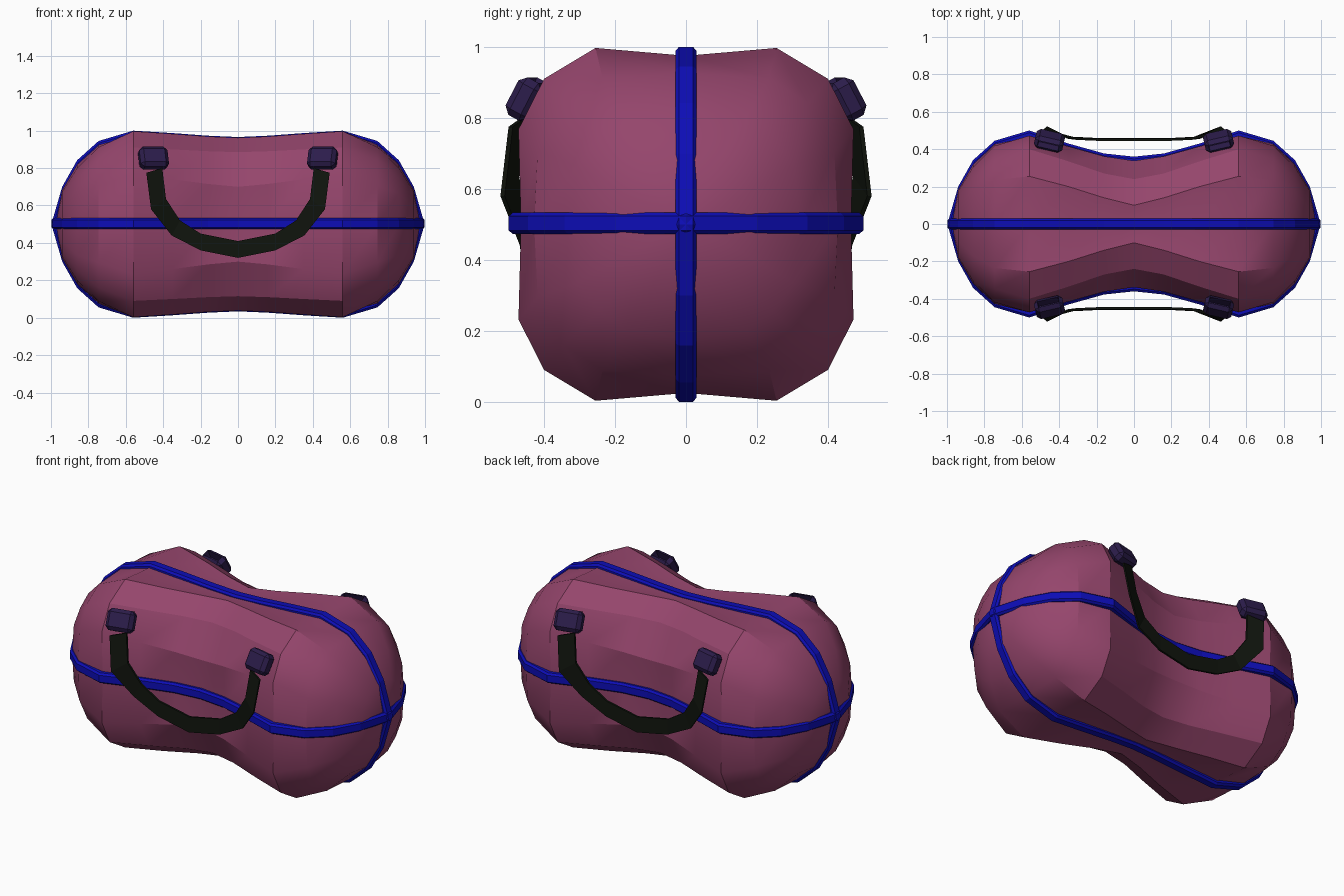
import bpy, bmesh, math
from mathutils import Vector, Matrix

if "Cube" in bpy.data.objects:
    bpy.data.objects.remove(bpy.data.objects["Cube"])


def material(name, r, g, b):
    m = bpy.data.materials.new(name)
    m.diffuse_color = (r, g, b, 1)
    m.use_nodes = True
    m.node_tree.nodes["Principled BSDF"].inputs["Base Color"].default_value = m.diffuse_color
    return m


def finish(name, bm, mat, angle=None):
    bmesh.ops.recalc_face_normals(bm, faces=bm.faces)
    me = bpy.data.meshes.new(name)
    bm.to_mesh(me)
    bm.free()
    ob = bpy.data.objects.new(name, me)
    bpy.context.collection.objects.link(ob)
    me.materials.append(mat)
    if angle:
        bpy.ops.object.select_all(action='DESELECT')
        ob.select_set(True)
        bpy.context.view_layer.objects.active = ob
        bpy.ops.object.shade_smooth_by_angle(angle=math.radians(angle))
    return ob


def bridge(bm, a, b):
    n = len(a)
    for i in range(n):
        bm.faces.new((a[i], a[(i + 1) % n], b[(i + 1) % n], b[i]))


fabric = material("fabric", .30, .06, .15)
blue = material("strap_blue", .004, .004, .47)
black = material("handle_black", .005, .007, .004)
purple = material("mount_purple", .025, .012, .07)

# Body: quarter sections (x, then y/height pairs from top middle to side middle)
sections = [
    (0.00, (0, .445), (.10, .462), (.24, .385), (.338, .20), (.335, 0)),
    (0.16, (0, .452), (.14, .469), (.27, .390), (.362, .215), (.353, 0)),
    (0.35, (0, .462), (.20, .483), (.335, .40), (.415, .24), (.405, 0)),
    (0.56, (0, .475), (.255, .497), (.40, .41), (.472, .268), (.465, 0)),
    (.745, (0, .425), (.235, .412), (.345, .34), (.418, .205), (.428, 0)),
    (0.86, (0, .322), (.17, .300), (.245, .245), (.305, .165), (.322, 0)),
    (0.94, (0, .185), (.09, .172), (.14, .14), (.175, .088), (.185, 0)),
]


def ring(q):
    half = list(q) + [(y, -h) for y, h in q[-2::-1]]
    return half + [(-y, h) for y, h in half[-2:0:-1]]


bm = bmesh.new()
stations = [(-s[0], s[1:]) for s in sections[:0:-1]] + [(s[0], s[1:]) for s in sections]
loops = [[bm.verts.new((x, y, .5 + h)) for y, h in ring(q)] for x, q in stations]
for a, b in zip(loops, loops[1:]):
    bridge(bm, a, b)
for loop, x in ((loops[0], -.975), (loops[-1], .975)):
    tip = bm.verts.new((x, 0, .5))
    for i in range(16):
        bm.faces.new((loop[i], loop[(i + 1) % 16], tip))
finish("bag_body", bm, fabric, 28)


# Straps: chamfered band swept round a closed outline
def strap(name, quarter, place):
    half = quarter + [(x, -h) for x, h in quarter[-2::-1]]
    path = [Vector(p) for p in half + [(-x, h) for x, h in half[-2:0:-1]]]
    band = [(-.03, -.035), (-.03, -.012), (-.02, 0), (.02, 0), (.03, -.012), (.03, -.035)]
    bm = bmesh.new()
    rings = []
    for i, p in enumerate(path):
        t = (path[(i + 1) % len(path)] - path[i - 1]).normalized()
        n = Vector((-t.y, t.x))
        rings.append([bm.verts.new(place(p + n * d, w)) for w, d in band])
    for i in range(len(rings)):
        bridge(bm, rings[i - 1], rings[i])
    finish(name, bm, blue)


ends = [(.56, .5), (.745, .445), (.86, .342), (.94, .20), (.998, 0)]
strap("lengthwise_strap", [(0, .466), (.16, .473), (.35, .487)] + ends,
      lambda p, w: (p.x, w, .5 + p.y))
strap("waist_strap", [(0, .36), (.16, .377), (.35, .43)] + ends,
      lambda p, w: (p.x, p.y, .503 + w))

# Handles: flat ribbon given by its outer and inner edges (x, depth, z)
outer = [(.49, .50, .775), (.465, .523, .58), (.355, .468, .44), (.2, .46, .36), (0, .46, .32)]
inner = [(.405, .465, .80), (.385, .482, .635), (.31, .462, .52), (.2, .457, .45), (0, .457, .41)]


def mirrored(edge):
    return edge + [(-x, y, z) for x, y, z in edge[-2::-1]]


for side, label in ((-1, "front"), (1, "back")):
    bm = bmesh.new()
    rows = []
    for o, i in zip(mirrored(outer), mirrored(inner)):
        rows.append([bm.verts.new((p[0], side * (p[1] + d), p[2]))
                     for p, d in ((o, 0), (i, 0), (i, -.012), (o, -.012))])
    for a, b in zip(rows, rows[1:]):
        bridge(bm, a, b)
    bm.faces.new(rows[0])
    bm.faces.new(rows[-1])
    finish(label + "_handle", bm, black)

    # Handle mounts: chamfered blocks with a recessed slot on top
    for sx, lr in ((-1, "left"), (1, "right")):
        bm = bmesh.new()
        bmesh.ops.create_cube(bm, size=1, matrix=Matrix.Diagonal((.155, .075, .12, 1)))
        bmesh.ops.bevel(bm, geom=bm.edges[:], offset=.02, segments=1, affect='EDGES')
        top = max(bm.faces, key=lambda f: f.calc_center_median().z)
        bmesh.ops.inset_individual(bm, faces=[top], thickness=.006)
        bmesh.ops.translate(bm, verts=top.verts, vec=(0, 0, -.05))
        turn = Matrix.Rotation(math.radians(sx * side * 13), 4, 'Z')
        tilt = Matrix.Rotation(math.radians(side * 28), 4, 'X')
        move = Matrix.Translation((sx * .452, side * .445, .853))
        bmesh.ops.transform(bm, matrix=move @ turn @ tilt, verts=bm.verts)
        finish(f"{label}_{lr}_mount", bm, purple)
